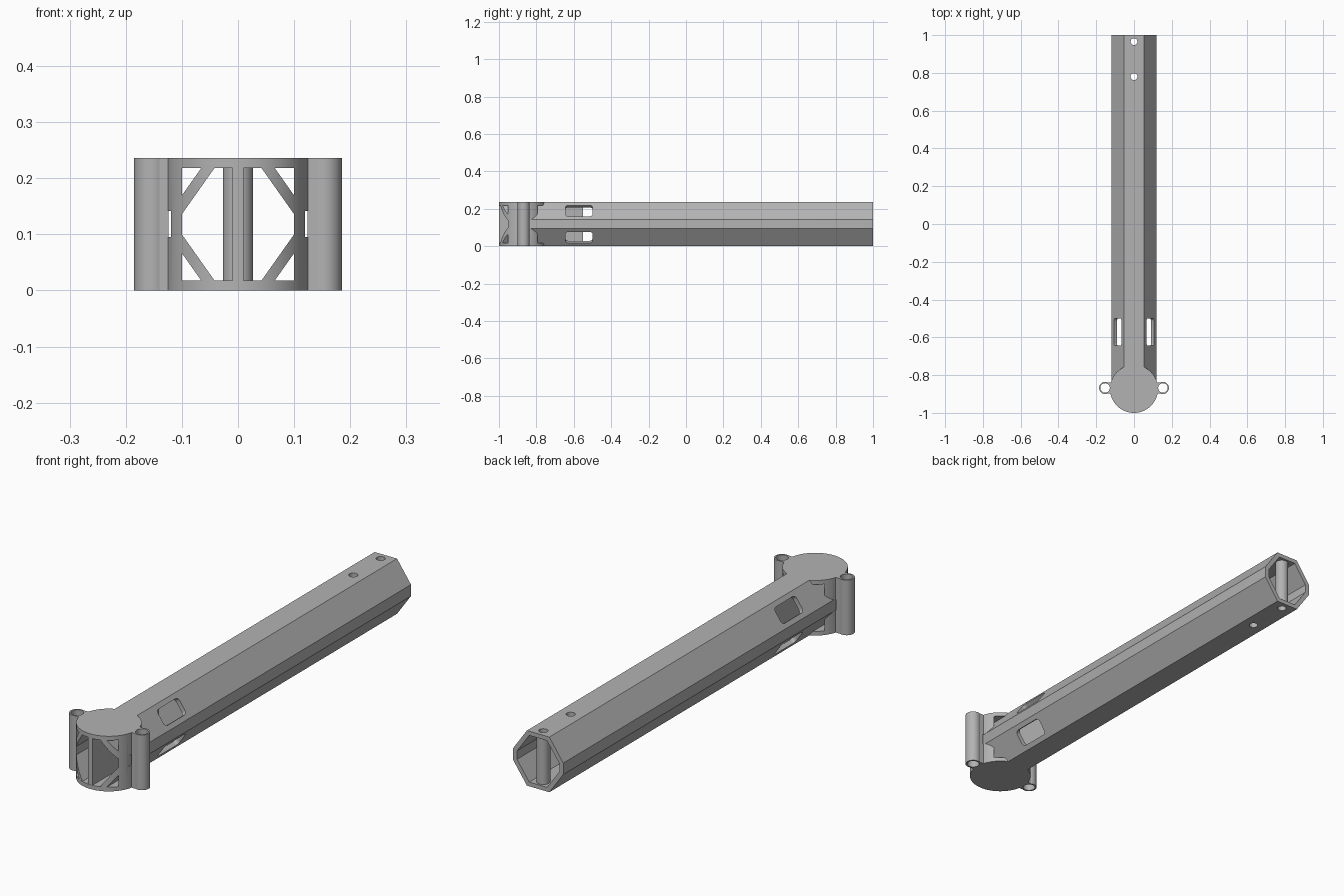
import bpy, bmesh, math
from mathutils import Matrix, Vector

cube = bpy.data.objects.get("Cube")
if cube:
    bpy.data.objects.remove(cube, do_unlink=True)

grey = bpy.data.materials.new("plain grey")
grey.use_nodes = True
colour = (0.45, 0.45, 0.45, 1)
grey.diffuse_color = colour
grey.node_tree.nodes["Principled BSDF"].inputs["Base Color"].default_value = colour

H, WALL = 0.236, 0.018          # overall height, skin thickness
MOUNT_Y, MOUNT_R = -0.873, 0.127
HOLES_Y = (0.78, 0.965)


def finish(name, bm):
    bmesh.ops.recalc_face_normals(bm, faces=bm.faces)
    mesh = bpy.data.meshes.new(name)
    bm.to_mesh(mesh)
    bm.free()
    mesh.materials.append(grey)
    ob = bpy.data.objects.new(name, mesh)
    bpy.context.collection.objects.link(ob)
    return ob


def prism(name, points, offset):
    """Extrude a flat closed outline by an offset vector."""
    bm = bmesh.new()
    face = bm.faces.new([bm.verts.new(p) for p in points])
    geom = bmesh.ops.extrude_face_region(bm, geom=[face])["geom"]
    verts = [v for v in geom if isinstance(v, bmesh.types.BMVert)]
    bmesh.ops.translate(bm, vec=Vector(offset), verts=verts)
    return finish(name, bm)


def box(name, x0, x1, y0, y1, z0, z1):
    return prism(name, [(x0, y0, z0), (x1, y0, z0), (x1, y1, z0), (x0, y1, z0)], (0, 0, z1 - z0))


def arc(x, y, r, start, end, n, z):
    return [(x + r * math.cos(start + (end - start) * i / n),
             y + r * math.sin(start + (end - start) * i / n), z) for i in range(n + 1)]


def cylinder(name, x, y, r, z0=0, z1=H, n=48):
    return prism(name, arc(x, y, r, 0, math.tau, n, z0)[:-1], (0, 0, z1 - z0))


def combine(ob, others, operation="DIFFERENCE"):
    """Apply booleans and discard the helper objects."""
    for other in others:
        mod = ob.modifiers.new("bool", "BOOLEAN")
        mod.operation, mod.solver, mod.object = operation, "EXACT", other
        bpy.context.view_layer.objects.active = ob
        bpy.ops.object.modifier_apply(modifier=mod.name)
        bpy.data.objects.remove(other, do_unlink=True)


def octagon(name, top, side, half_h, half_side, y0, y1):
    quarter = [(top, half_h), (side, half_side)]
    ring = quarter + [(x, -z) for x, z in quarter[::-1]]
    ring += [(-x, -z) for x, z in ring]
    return prism(name, [(x, y0, H / 2 + z) for x, z in ring], (0, y1 - y0, 0))


def slot_cutter(sx, sz):
    """Rounded block lying square to one sloping face."""
    bm = bmesh.new()
    bmesh.ops.create_cube(bm, size=1, matrix=Matrix.Diagonal((0.072, 0.145, 0.06, 1)))
    edges = [e for e in bm.edges if abs(e.verts[0].co.z - e.verts[1].co.z) > 0.01]
    bmesh.ops.bevel(bm, geom=edges, offset=0.015, segments=5, affect="EDGES", profile=0.5)
    tilt = math.atan2(0.0935, 0.066)
    bmesh.ops.transform(bm, verts=bm.verts, matrix=Matrix.Translation((0.086, -0.572, 0.071))
                        @ Matrix.Rotation(tilt, 4, "Y"))
    bmesh.ops.transform(bm, verts=bm.verts, matrix=Matrix.Translation((0, 0, H / 2))
                        @ Matrix.Diagonal((sx, 1, sz, 1)))
    return finish("slot_cutter", bm)


def footprint(name):
    """Plan shape with a round front, used to trim parts to the mount."""
    r = MOUNT_R - 0.0005
    pts = arc(0, MOUNT_Y, r, math.pi, math.tau, 48, -0.1)
    return prism(name, pts + [(r, 1.1, -0.1), (-r, 1.1, -0.1)], (0, 0, 0.5))


# Hollow eight-sided arm
arm = octagon("arm_tube", 0.053, 0.119, H / 2, 0.0245, -1.05, 1)
combine(arm, [octagon("bore", 0.042, 0.1, H / 2 - WALL, 0.018, -1.1, 1.1)])
combine(arm, [footprint("trim")], "INTERSECT")
combine(arm, [slot_cutter(sx, sz) for sx in (-1, 1) for sz in (-1, 1)])
combine(arm, [cylinder("screw_hole", 0, y, 0.018, -0.1, 0.4, 32) for y in HOLES_Y])

# Screw columns inside the far end
columns = []
for i, y in enumerate(HOLES_Y):
    column = cylinder(f"screw_column_{i + 1}", 0, y, 0.027, 0.005, H - 0.005, 32)
    combine(column, [cylinder("screw_hole", 0, y, 0.018, -0.1, 0.4, 32)])
    columns.append(column)

# Dividing web behind the mount opening
web = box("centre_web", -0.01, 0.01, -1.05, -0.55, 0.01, H - 0.01)
combine(web, [footprint("trim")], "INTERSECT")

# Round mount, open front and back, with narrow side slits
mount = cylinder("round_mount", 0, MOUNT_Y, MOUNT_R, n=96)
slits = [box("slit", *sorted((s * 0.1188, s * 0.14)), -1.1, -0.6, 0.095, 0.142) for s in (-1, 1)]
combine(mount, [box("opening", -0.1, 0.1, -1.1, -0.6, WALL, H - WALL)] + slits)

# Side lugs: a sleeve joined to the mount by a short neck
lugs = []
for side, s in (("left", 1), ("right", -1)):
    lug = cylinder(f"{side}_lug", s * 0.153, MOUNT_Y + 0.005, 0.032)
    x0, x1 = sorted((s * 0.112, s * 0.14))
    combine(lug, [box("neck", x0, x1, -0.898, -0.838, 0, H)], "UNION")
    x0, x1 = sorted((s * 0.1, s * 0.1235))
    combine(lug, [cylinder("lug_hole", s * 0.153, MOUNT_Y + 0.005, 0.025, -0.1, 0.4),
                  box("slit", x0, x1, -1.1, -0.6, 0.095, 0.142)])
    lugs.append(lug)

# Smooth the round parts, keeping corners crisp
bpy.ops.object.select_all(action="DESELECT")
for ob in [arm, web, mount] + columns + lugs:
    ob.select_set(True)
bpy.context.view_layer.objects.active = mount
bpy.ops.object.shade_smooth_by_angle(angle=math.radians(30))
